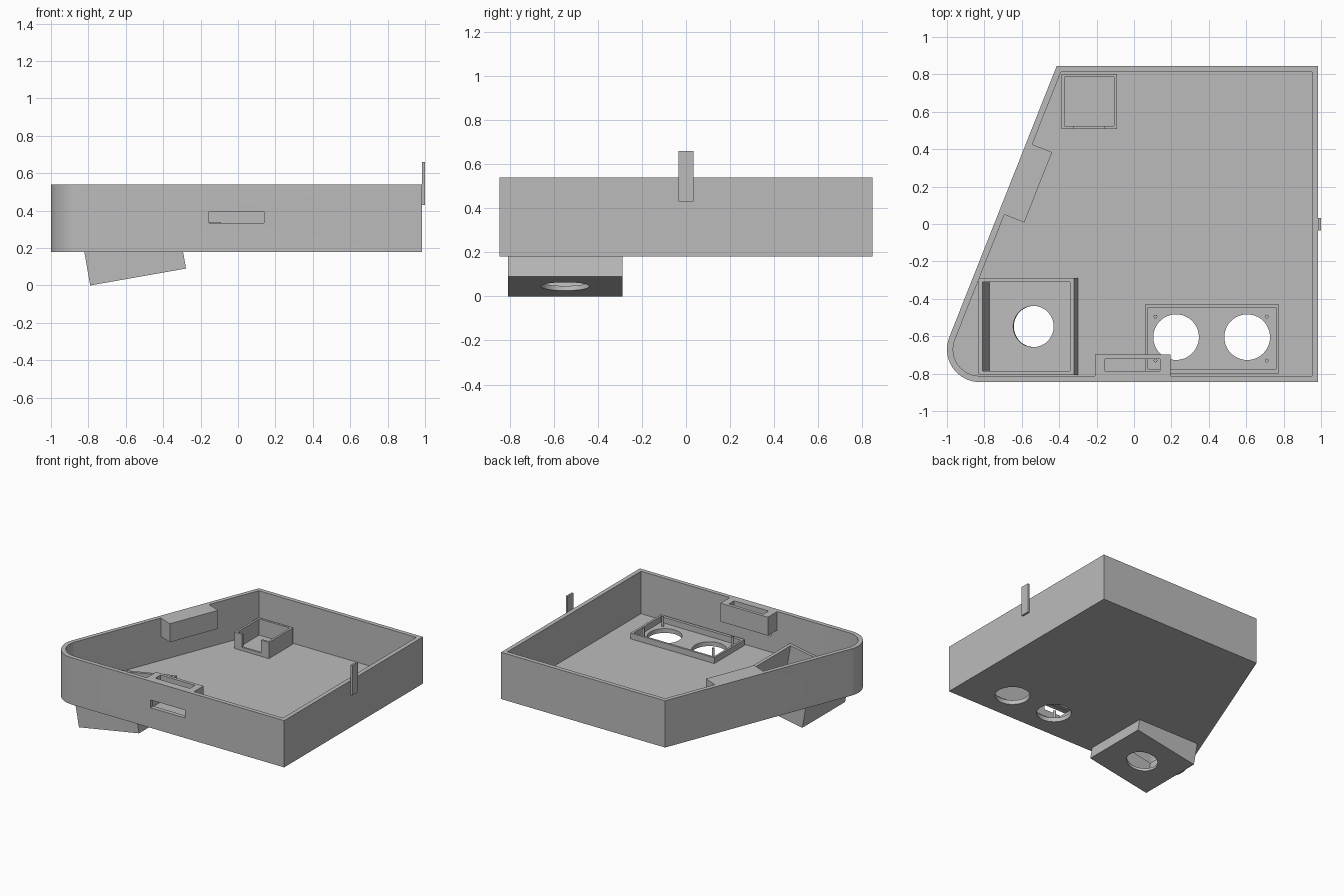
import bpy, bmesh, math
from mathutils import Matrix, Vector

cube = bpy.data.objects.get("Cube")
if cube:
    bpy.data.objects.remove(cube, do_unlink=True)

grey = bpy.data.materials.new("plain grey")
grey.use_nodes = True
GREY = (0.5, 0.5, 0.5, 1)
grey.diffuse_color = GREY
grey.node_tree.nodes["Principled BSDF"].inputs["Base Color"].default_value = GREY


def make(name, bm, matrix=None):
    """Turn a bmesh into an object."""
    if matrix:
        bm.transform(matrix)
    bmesh.ops.recalc_face_normals(bm, faces=bm.faces)
    mesh = bpy.data.meshes.new(name)
    bm.to_mesh(mesh)
    bm.free()
    mesh.materials.append(grey)
    obj = bpy.data.objects.new(name, mesh)
    bpy.context.collection.objects.link(obj)
    return obj


def box(name, x, y, z, matrix=None):
    """Box from (low, high) pairs on each axis."""
    bm = bmesh.new()
    bmesh.ops.create_cube(bm, size=1)
    for v in bm.verts:
        v.co = [low + (c + 0.5) * (high - low) for c, (low, high) in zip(v.co, (x, y, z))]
    return make(name, bm, matrix)


def cylinder(name, centre, radius, depth, matrix=None, sides=48):
    bm = bmesh.new()
    bmesh.ops.create_cone(bm, cap_ends=True, segments=sides, radius1=radius,
                          radius2=radius, depth=depth)
    place = Matrix.Translation(centre)
    return make(name, bm, place @ matrix if matrix else place)


def prism(name, points, bottom, top):
    bm = bmesh.new()
    face = bm.faces.new([bm.verts.new((p[0], p[1], bottom)) for p in points])
    new = bmesh.ops.extrude_face_region(bm, geom=[face])["geom"]
    for v in new:
        if isinstance(v, bmesh.types.BMVert):
            v.co.z = top
    return make(name, bm)


def combine(obj, other, operation="DIFFERENCE"):
    """Apply a boolean and drop the helper object."""
    mod = obj.modifiers.new("cut", "BOOLEAN")
    mod.operation, mod.solver, mod.object = operation, "EXACT", other
    bpy.context.view_layer.update()
    bpy.context.view_layer.objects.active = obj
    with bpy.context.temp_override(object=obj, active_object=obj):
        bpy.ops.object.modifier_apply(modifier=mod.name)
    bpy.data.objects.remove(other, do_unlink=True)


# Main dimensions
WALL, BASE, TOP = 0.033, 0.18, 0.54
FLOOR = BASE + WALL
RIGHT, SIDE, ROUND = 0.985, 0.845, 0.175
centre = Vector((-0.825, ROUND - SIDE))
slant = math.radians(158.4)
normal = Vector((math.cos(slant), math.sin(slant)))
along = Vector((normal.y, -normal.x))


def outline(inset):
    """Tray plan: two square corners, one rounded corner, one slanted wall."""
    r = ROUND - inset
    pts = []
    for i in range(17):
        a = slant + (1.5 * math.pi - slant) * i / 16
        pts.append(centre + r * Vector((math.cos(a), math.sin(a))))
    pts += [Vector((RIGHT - inset, inset - SIDE)), Vector((RIGHT - inset, SIDE - inset))]
    step = (SIDE - inset - pts[0].y) / along.y
    pts.append(pts[0] + along * step)
    return pts


# Open tray
tray = prism("tray", outline(0), BASE, TOP)
combine(tray, prism("tray_inside", outline(WALL), FLOOR, TOP + 0.1))

# Strap boxes on the front wall and the slanted wall, each above a wall slot
front_frame = Matrix.Translation((-0.007, -SIDE, 0))
mid = centre + normal * ROUND
mid = mid + along * ((0.25 - mid.y) / along.y)
slant_frame = Matrix.Translation((mid.x, mid.y, 0)) @ Matrix.Rotation(slant - math.pi / 2, 4, "Z") \
    @ Matrix.Rotation(math.pi, 4, "Z")
for frame in (front_frame, slant_frame):
    combine(tray, box("strap_box", (-0.202, 0.202), (0.015, 0.147), (0.398, TOP), frame), "UNION")
    combine(tray, box("strap_pocket", (-0.147, 0.147), (0.06, 0.122), (0.3, 0.6), frame))
    combine(tray, box("wall_slot", (-0.147, 0.147), (-0.05, 0.05), (0.335, 0.395), frame))

# Two round sensor holes in the floor
for x in (0.225, 0.605):
    combine(tray, cylinder("hole", (x, -0.605, BASE), 0.122, 0.2))

# Tilted mount reaching through the floor
tilt = Matrix.Translation((-0.79, -0.548, 0)) @ Matrix.Rotation(math.radians(-10), 4, "Y")
SIZE, HIGH, SHELL = 0.52, 0.24, 0.022
half = SIZE / 2


def void(name, gap, bottom):
    return box(name, (gap, SIZE - gap), (gap - half, half - gap), (bottom, HIGH + 0.02), tilt)


combine(tray, void("floor_opening", SHELL / 2, SHELL))
mount = box("tilted_mount", (0, SIZE), (-half, half), (0, HIGH), tilt)
combine(mount, void("mount_inside", SHELL, SHELL))
combine(mount, cylinder("mount_hole", (-0.534, -0.548, 0.045), 0.11, 0.15,
                        Matrix.Rotation(math.radians(-10), 4, "Y")))

# Rim and pins around the sensor holes
rim = box("sensor_rim", (0.06, 0.775), (-0.8, -0.43), (FLOOR, FLOOR + 0.045))
combine(rim, box("rim_inside", (0.076, 0.758), (-0.776, -0.446), (0.1, 0.4)))
for x in (0.115, 0.71):
    for y in (-0.73, -0.495):
        cylinder("sensor_pin", (x, y, FLOOR + 0.04), 0.01, 0.08, sides=16)

# Small open box in the back corner, notched at its front
holder = box("corner_holder", (-0.387, -0.092), (0.508, 0.803), (FLOOR, FLOOR + 0.125))
combine(holder, box("holder_inside", (-0.371, -0.108), (0.524, 0.787), (0.1, 0.5)))
combine(holder, box("holder_notch", (-0.32, -0.16), (0.45, 0.6), (FLOOR + 0.025, 0.5)))

# Hanging tab with a hole
tab = box("hanging_tab", (0.985, 1.0), (-0.035, 0.033), (0.43, 0.66))
combine(tab, cylinder("tab_hole", (0.99, -0.002, 0.595), 0.027, 0.1,
                      Matrix.Rotation(math.pi / 2, 4, "Y")))

# Smooth the round parts, keep the edges sharp
for obj in bpy.context.collection.objects:
    if obj.type == "MESH" and obj.data.materials and obj.data.materials[0] == grey:
        bpy.ops.object.select_all(action="DESELECT")
        obj.select_set(True)
        bpy.context.view_layer.objects.active = obj
        bpy.ops.object.shade_smooth_by_angle(angle=math.radians(30))
